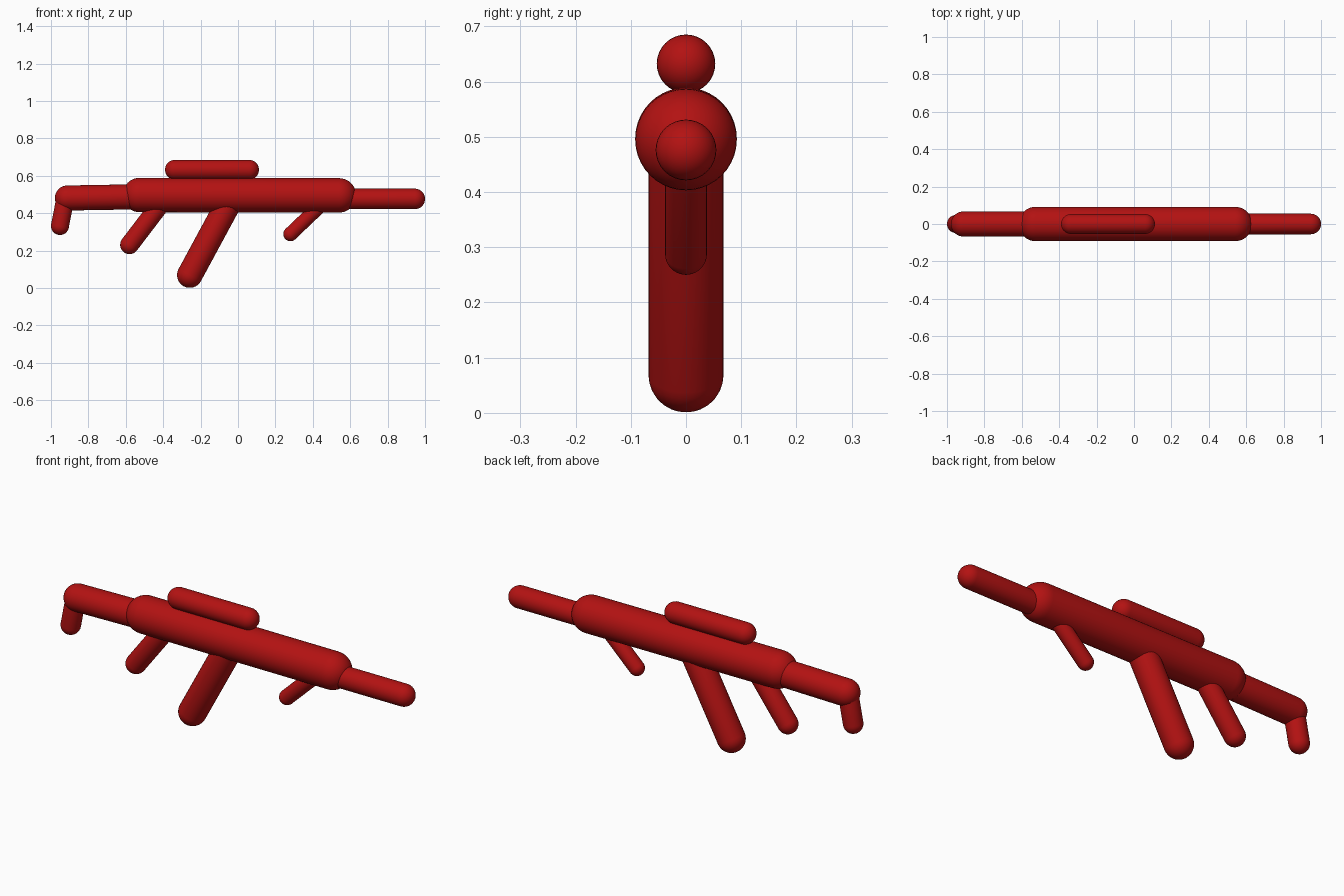
import bpy, bmesh, math
from mathutils import Vector

if "Cube" in bpy.data.objects:
    bpy.data.objects.remove(bpy.data.objects["Cube"])

red = bpy.data.materials.new("red")
red.diffuse_color = (0.45, 0.006, 0.006, 1)
red.use_nodes = True
red.node_tree.nodes["Principled BSDF"].inputs["Base Color"].default_value = red.diffuse_color


def capsule(name, a, b, r, sides=32, rings=8):
    """Round-ended rod between two cap centres given as (x, z) on the y = 0 plane."""
    a, b = Vector((a[0], 0, a[1])), Vector((b[0], 0, b[1]))
    axis = b - a
    bm = bmesh.new()
    bmesh.ops.create_uvsphere(bm, u_segments=sides, v_segments=rings * 2, radius=r)
    # split at the equator and pull the two hemispheres apart
    equator = [e for e in bm.edges if all(abs(v.co.z) < 1e-5 for v in e.verts)]
    bmesh.ops.split_edges(bm, edges=equator)
    for f in bm.faces:
        f.tag = f.calc_center_median().z > 0
    for v in {v for f in bm.faces if f.tag for v in f.verts}:
        v.co.z += axis.length
    open_edges = [e for e in bm.edges if e.is_boundary]
    bmesh.ops.bridge_loops(bm, edges=open_edges)
    bmesh.ops.recalc_face_normals(bm, faces=bm.faces[:])
    for f in bm.faces:
        f.smooth = True
    # aim along the axis, keeping the section aligned with y
    angle = math.atan2(axis.x, axis.z)
    for v in bm.verts:
        x, z = v.co.x, v.co.z
        v.co.x = a.x + x * math.cos(angle) + z * math.sin(angle)
        v.co.z = a.z - x * math.sin(angle) + z * math.cos(angle)
    me = bpy.data.meshes.new(name)
    bm.to_mesh(me)
    bm.free()
    me.materials.append(red)
    ob = bpy.data.objects.new(name, me)
    bpy.context.collection.objects.link(ob)
    return ob


# main tube, front barrel and the sight on top
capsule("body", (-0.525, 0.497), (0.54, 0.495), 0.092, 40, 10)
capsule("barrel", (0.50, 0.476), (0.945, 0.476), 0.055)
capsule("top_sight", (-0.337, 0.632), (0.059, 0.632), 0.053)

# shoulder stock and its down-turned end
capsule("stock", (-0.912, 0.481), (-0.50, 0.488), 0.067)
capsule("stock_end", (-0.952, 0.331), (-0.925, 0.47), 0.048)

# slanted parts underneath
capsule("rear_grip", (-0.58, 0.231), (-0.413, 0.45), 0.05)
capsule("magazine", (-0.258, 0.069), (-0.052, 0.45), 0.068)
capsule("front_grip", (0.28, 0.288), (0.455, 0.455), 0.038)
